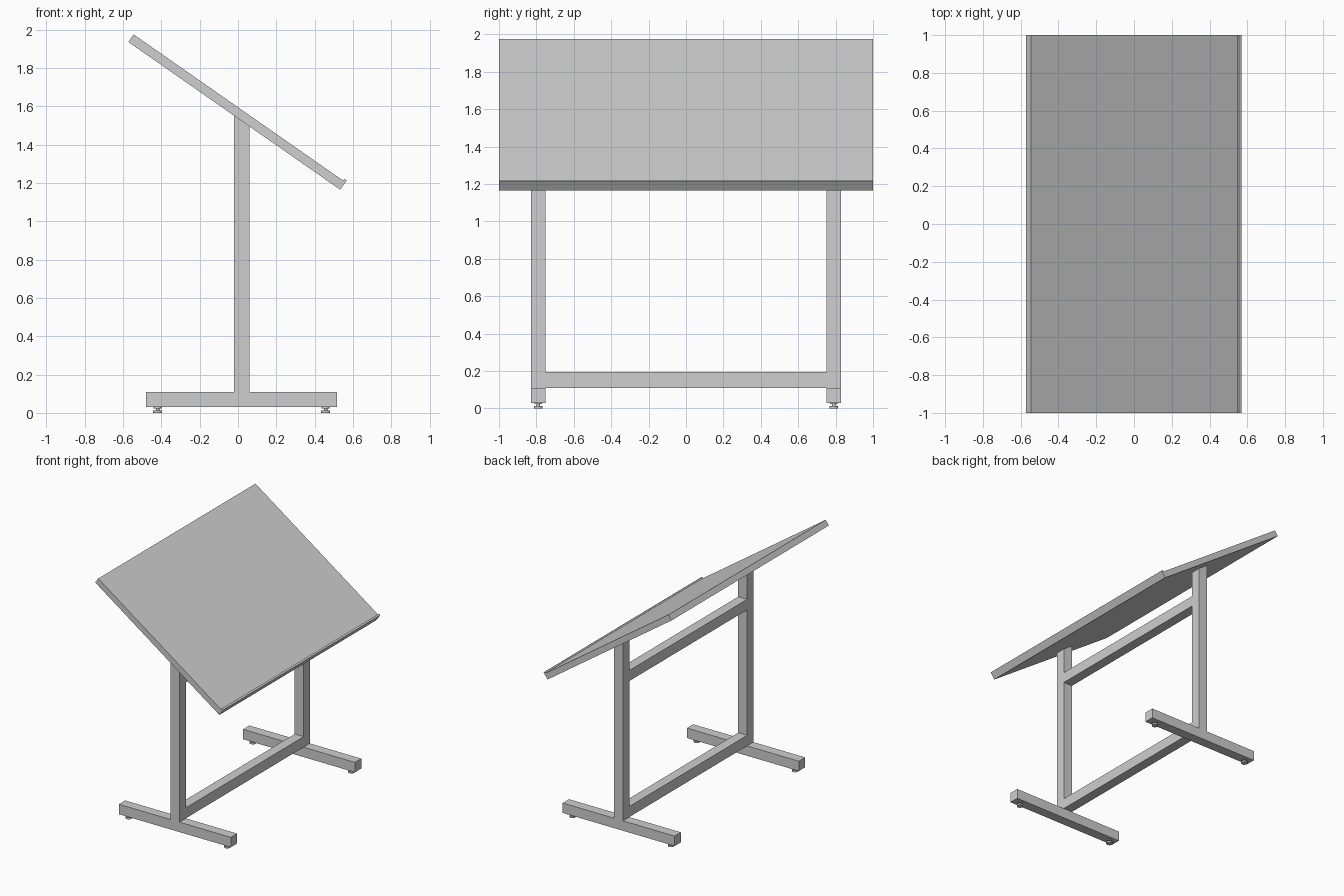
import bpy, bmesh
from math import radians, cos, sin
from mathutils import Vector

cube = bpy.data.objects.get("Cube")
if cube:
    bpy.data.objects.remove(cube, do_unlink=True)

grey = bpy.data.materials.new("light grey")
grey.use_nodes = True
colour = (0.62, 0.62, 0.62, 1)
grey.diffuse_color = colour
grey.node_tree.nodes["Principled BSDF"].inputs["Base Color"].default_value = colour


def finish(name, bm):
    bmesh.ops.recalc_face_normals(bm, faces=bm.faces)
    mesh = bpy.data.meshes.new(name)
    bm.to_mesh(mesh)
    bm.free()
    mesh.materials.append(grey)
    obj = bpy.data.objects.new(name, mesh)
    bpy.context.collection.objects.link(obj)
    return obj


def extrude_profile(name, points, y0, y1):
    """Extrude an x-z outline from y0 to y1."""
    bm = bmesh.new()
    face = bm.faces.new([bm.verts.new((x, y0, z)) for x, z in points])
    ext = bmesh.ops.extrude_face_region(bm, geom=[face])["geom"]
    bmesh.ops.translate(bm, vec=(0, y1 - y0, 0),
                        verts=[v for v in ext if isinstance(v, bmesh.types.BMVert)])
    return finish(name, bm)


def box(name, x0, x1, y0, y1, z0, z1):
    return extrude_profile(name, [(x0, z0), (x1, z0), (x1, z1), (x0, z1)], y0, y1)


# Tilted board with a small ledge along its low edge
tilt = radians(34.9)
along = Vector((cos(tilt), -sin(tilt)))
normal = Vector((sin(tilt), cos(tilt)))
corner = Vector((-0.572, 1.936))
length, thick, ledge = 1.348, 0.048, 0.06
outline = [(0, 0), (length, 0), (length, ledge), (length - 0.015, ledge),
           (length - 0.015, thick), (0, thick)]
extrude_profile("board", [corner + along * u + normal * v for u, v in outline], -1, 1)


def under_board(x):
    return corner.y - (x - corner.x) * sin(tilt) / cos(tilt)


# Stand: posts, foot bars and levelling feet on both sides
px0, px1 = -0.02, 0.06
inner, outer = 0.75, 0.83
foot_base, foot_top = 0.03, 0.11

for side, label in ((1, "back"), (-1, "front")):
    y0, y1 = sorted((side * inner, side * outer))
    extrude_profile(label + "_post",
                    [(px0, foot_top), (px1, foot_top),
                     (px1, under_board(px1)), (px0, under_board(px0))], y0, y1)
    box(label + "_foot_bar", -0.48, 0.517, y0, y1, foot_base, foot_top)
    for x, end in ((-0.42, "right"), (0.457, "left")):
        bm = bmesh.new()
        # pad, stem and nut
        for radius, z0, z1 in ((0.024, 0, 0.013), (0.009, 0.013, 0.024),
                               (0.02, 0.024, foot_base)):
            made = bmesh.ops.create_cone(bm, cap_ends=True, segments=16, radius1=radius,
                                         radius2=radius, depth=z1 - z0)
            bmesh.ops.translate(bm, verts=made["verts"],
                                vec=(x, side * (inner + outer) / 2, (z0 + z1) / 2))
        finish(f"{label}_{end}_leveller", bm)

# Rails joining the posts
box("lower_rail", px0, px1, -inner, inner, foot_top, 0.195)
box("upper_rail", px0, px1, -inner, inner, 1.205, 1.29)
